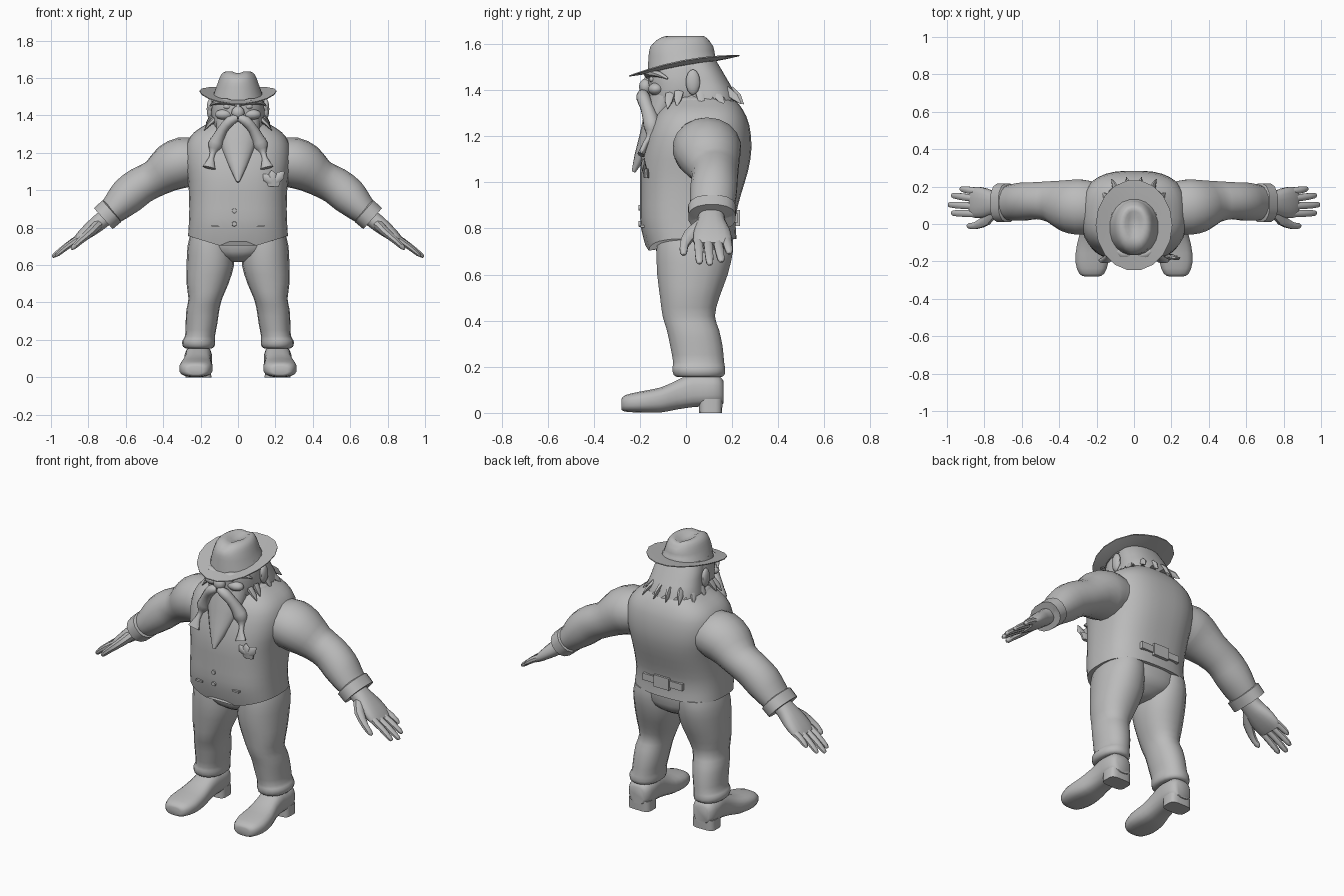
import bpy, bmesh, math
from mathutils import Vector

grey = bpy.data.materials.new("plain_grey")
grey.diffuse_color = (0.5, 0.5, 0.5, 1)
X, Y, Z = Vector((1, 0, 0)), Vector((0, 1, 0)), Vector((0, 0, 1))


def loft(name, rings, mirror=False, angle=45):
    """Skin closed rings of points, with both ends capped."""
    bm = bmesh.new()
    vs = [[bm.verts.new(p) for p in r] for r in rings]
    n = len(vs[0])
    for a, b in zip(vs, vs[1:]):
        for i in range(n):
            j = (i + 1) % n
            bm.faces.new((a[i], a[j], b[j], b[i]))
    bm.faces.new(vs[0])
    bm.faces.new(vs[-1])
    bmesh.ops.recalc_face_normals(bm, faces=bm.faces)
    me = bpy.data.meshes.new(name)
    bm.to_mesh(me)
    bm.free()
    me.materials.append(grey)
    ob = bpy.data.objects.new(name, me)
    bpy.context.collection.objects.link(ob)
    bpy.ops.object.select_all(action='DESELECT')
    ob.select_set(True)
    bpy.context.view_layer.objects.active = ob
    bpy.ops.object.shade_smooth_by_angle(angle=math.radians(angle))
    if mirror:
        ob.modifiers.new("Mirror", 'MIRROR').use_mirror_merge = False
    return ob


def refine(rows, k):
    """Catmull-Rom subdivision of the section rows."""
    rows = [Vector(r) for r in rows]
    out = []
    for i in range(len(rows) - 1):
        p1, p2 = rows[i], rows[i + 1]
        p0, p3 = rows[max(i - 1, 0)], rows[min(i + 2, len(rows) - 1)]
        for s in range(k):
            t = s / k
            out.append(0.5 * (2 * p1 + (p2 - p0) * t + (2 * p0 - 5 * p1 + 4 * p2 - p3) * t * t
                              + (3 * p1 - p0 - 3 * p2 + p3) * t ** 3))
    return out + [rows[-1]]


def sections(rows, side=Y, tan=None, n=2, segs=16, k=2):
    """Superellipse rings along rows of (x, y, z, radius on side axis, other radius)."""
    rows = refine(rows, k)
    cs = [Vector(r[:3]) for r in rows]
    rings = []
    for i, r in enumerate(rows):
        t = tan or (cs[min(i + 1, len(cs) - 1)] - cs[max(i - 1, 0)]).normalized()
        b = t.cross(side).normalized()
        a = b.cross(t)
        ring = []
        for j in range(segs):
            w = 2 * math.pi * (j + 0.5) / segs
            c, s = math.cos(w), math.sin(w)
            ring.append(cs[i] + a * max(r[3], .002) * math.copysign(abs(c) ** (2 / n), c)
                        + b * max(r[4], .002) * math.copysign(abs(s) ** (2 / n), s))
        rings.append(ring)
    return rings


def sweep(name, rows, mirror=False, **kw):
    return loft(name, sections(rows, **kw), mirror)


def blob(name, c, r, mirror=False, segs=12):
    """Ellipsoid."""
    rows = []
    for i in range(9):
        w = math.pi * i / 8
        rows.append((c[0], c[1], c[2] - r[2] * math.cos(w), r[1] * math.sin(w), r[0] * math.sin(w)))
    return sweep(name, rows, mirror, tan=Z, segs=segs, k=1)


def box(name, c, h, mirror=False):
    q = [(-1, -1), (1, -1), (1, 1), (-1, 1)]
    return loft(name, [[(c[0] + h[0] * a, c[1] + h[1] * b, c[2] + h[2] * s) for a, b in q]
                       for s in (-1, 1)], mirror, 30)


# Waistcoat with two points at the front hem
rings = sections([(0, .015, .755, .205, .268), (0, .008, .85, .208, .262), (0, .02, .95, .22, .262),
                  (0, .035, 1.05, .235, .268), (0, .05, 1.15, .235, .283), (0, .06, 1.25, .215, .275),
                  (0, .065, 1.31, .185, .235), (0, .07, 1.35, .15, .175), (0, .07, 1.39, .1, .12)],
                 tan=Z, n=2.7, segs=36)
for p in rings[0]:
    if p.y < 0.02:
        t = abs(p.x)
        dip = t / .085 if t < .085 else max(0, 1 - (t - .085) / .18)
        p.z -= .055 * dip
        p.y += .025 * dip
loft("waistcoat", rings)

# Waistcoat trim
sweep("shirt_collar", [(0, .06, 1.3, .165, .185), (0, .06, 1.345, .165, .175), (0, .06, 1.37, .14, .15)],
      tan=Z, n=2.3, segs=24)
box("back_buckle", (0, .222, .845), (.05, .012, .035))
box("back_strap", (0, .215, .845), (.13, .01, .02))
for z in (.82, .89):
    sweep("button", [(-.02, -.195, z, .014, .014), (-.02, -.206, z, .012, .012)], side=X, tan=Y, segs=10, k=1)
box("hip_pocket", (.12, -.188, .81), (.022, .01, .005), True)
sweep("breast_pocket", [(.19, -.172, 1.02, .012, .03), (.19, -.175, 1.06, .014, .045)], tan=Z, segs=8, k=1)
for dx, dz in ((-.055, .035), (-.01, .055), (.055, .05)):
    sweep("handkerchief", [(.19, -.175, 1.04, .01, .02), (.19 + dx * .7, -.185, 1.045 + dz * .7, .01, .024),
                           (.19 + dx, -.18, 1.05 + dz, .003, .004)], segs=6, k=1)

# Trousers
sweep("trouser_seat", [(0, .03, .615, .08, .05), (0, .03, .65, .14, .14), (0, .035, .7, .165, .235),
                       (0, .03, .8, .175, .25)], tan=Z, n=2.3, segs=24)
sweep("trouser_leg", [(.14, .04, .76, .165, .115), (.145, .038, .7, .168, .125), (.148, .028, .6, .155, .127),
                      (.163, .016, .5, .13, .112), (.175, .012, .42, .115, .09), (.188, .03, .36, .115, .088),
                      (.195, .045, .29, .115, .085), (.203, .055, .22, .112, .08), (.21, .055, .195, .116, .088),
                      (.21, .057, .165, .112, .085), (.21, .057, .155, .095, .07)],
      True, tan=Z, n=2.2, segs=18)

# Boots
sweep("boot", [(.226, -.28, .037, .04, .022), (.226, -.265, .041, .068, .036), (.225, -.2, .047, .09, .046),
               (.222, -.11, .056, .084, .055), (.216, -.04, .078, .072, .064), (.212, .03, .098, .07, .074),
               (.212, .09, .098, .074, .07), (.212, .14, .098, .066, .066), (.212, .162, .09, .045, .05)],
      True, side=X, tan=Y, n=2.8, segs=16)
sweep("boot_heel", [(.212, .107, 0, .05, .07), (.212, .107, .06, .052, .068)], True, tan=Z, n=4, segs=16, k=1)

# Sleeves, cuffs and hands
sweep("sleeve", [(.22, .09, 1.155, .14, .12), (.29, .09, 1.15, .15, .135), (.36, .1, 1.12, .14, .128),
                 (.44, .12, 1.065, .112, .1), (.52, .125, 1.025, .1, .1), (.59, .12, .97, .103, .1),
                 (.65, .115, .91, .098, .082), (.7, .113, .865, .085, .066)], True, segs=18)
sweep("sleeve_cuff", [(.67, .113, .892, .085, .066), (.675, .113, .888, .105, .078),
                      (.72, .113, .848, .104, .076), (.715, .113, .852, .06, .045)], True, n=2.4, segs=16, k=1)
sweep("palm", [(.69, .11, .87, .055, .045), (.74, .11, .83, .06, .045), (.79, .112, .79, .078, .04),
               (.84, .115, .75, .085, .03), (.87, .115, .725, .075, .02)], True, n=2.4)
for y0, x1, y1, z1 in ((.175, .93, .187, .69), (.135, .975, .152, .655), (.095, .992, .103, .642),
                       (.055, .975, .058, .648)):
    x0, z0 = .835, .752
    sweep("finger", [(x0, y0, z0, .02, .02), ((x0 + x1) / 2, (y0 + y1) / 2, (z0 + z1) / 2 + .006, .02, .018),
                     (x1 - .012, y1, z1 + .011, .016, .013), (x1, y1, z1, .006, .005)], True, segs=8)
sweep("thumb", [(.75, .07, .815, .03, .03), (.79, .02, .775, .03, .025), (.845, -.008, .728, .02, .019),
                (.88, -.01, .695, .016, .014), (.892, -.01, .685, .006, .005)], True, segs=8)

# Head and face
sweep("head", [(0, .03, 1.28, .11, .1), (0, -.02, 1.34, .135, .13), (0, -.015, 1.4, .145, .142),
               (0, -.015, 1.46, .15, .14), (0, -.01, 1.53, .13, .125)], tan=Z, n=2.2, segs=20)
blob("nose", (0, -.175, 1.415), (.036, .03, .035))
sweep("nose_bridge", [(0, -.145, 1.47, .015, .02), (0, -.175, 1.42, .02, .025)], side=X, segs=8)
blob("eye", (.055, -.145, 1.447), (.024, .015, .015), True)
blob("cheek", (.075, -.13, 1.405), (.05, .035, .028), True)
sweep("eyebrow", [(.015, -.165, 1.462, .014, .012), (.065, -.16, 1.475, .02, .018),
                  (.125, -.115, 1.468, .015, .012), (.15, -.08, 1.45, .004, .004)], True, segs=8)
blob("ear", (.15, .03, 1.435), (.018, .032, .055), True)

# Moustache and beard
sweep("moustache", [(.005, -.185, 1.385, .02, .018), (.04, -.187, 1.372, .03, .028), (.078, -.172, 1.33, .028, .027),
                    (.105, -.155, 1.28, .034, .033), (.122, -.148, 1.24, .036, .04), (.134, -.155, 1.2, .018, .018),
                    (.143, -.175, 1.17, .012, .015), (.155, -.195, 1.12, .016, .036)], True, segs=12)
sweep("beard", [(0, -.09, 1.37, .12, .07), (0, -.125, 1.28, .11, .06), (0, -.165, 1.19, .075, .04),
                (0, -.2, 1.11, .04, .025), (0, -.228, 1.045, .008, .008)], side=X, segs=14)

# Hair with a ragged lower edge
rings = sections([(0, .1, 1.37, .125, .16), (0, .085, 1.42, .11, .148), (0, .06, 1.48, .1, .138),
                  (0, .03, 1.53, .1, .12)], tan=Z, n=2.3, segs=32)
for i, p in enumerate(rings[0]):
    if i % 2:
        p.z -= .035
loft("hair", rings)
for x, y, z, dx, dy in ((.03, .19, 1.4, .01, .06), (.09, .17, 1.4, .03, .07), (.13, .12, 1.39, .04, .05),
                        (.14, .06, 1.39, .035, .01), (.135, -.03, 1.39, .04, -.01), (.125, -.07, 1.38, .055, -.01)):
    sweep("hair_lock", [(x, y, z, .022, .016), (x + dx * .6, y + dy * .6, z - .03, .018, .01),
                        (x + dx, y + dy, z - .06, .002, .002)], True, segs=6, k=1)

# Hat: tilted brim curling up at the sides, and a dented crown
brim = []
for r, dz in ((.5, -.004), (.75, -.004), (1, -.002), (1, .003), (.75, .006), (.5, .006)):
    ring = []
    for j in range(18):
        w = 2 * math.pi * j / 18
        y = .243 * r * math.sin(w) - .007
        ring.append((.205 * r * math.cos(w), y, 1.506 + .185 * y + .024 * r ** 3 * math.cos(w) ** 2 + dz))
    brim.append(ring)
loft("hat_brim", brim, angle=50)
crown = sections([(0, -.018, 1.5, .152, .138), (0, -.018, 1.55, .146, .118), (0, -.018, 1.59, .138, .104),
                  (0, -.015, 1.62, .12, .09), (0, -.005, 1.635, .09, .066), (0, 0, 1.628, .05, .03),
                  (0, 0, 1.622, .02, .01)], tan=Z, n=2.1, segs=20)
for ring in crown:
    for p in ring:
        if p.z < 1.53:
            p.z += .18 * p.y
        elif p.z > 1.6 and abs(p.x) < .03:
            p.z -= .008
loft("hat_crown", crown, angle=60)
